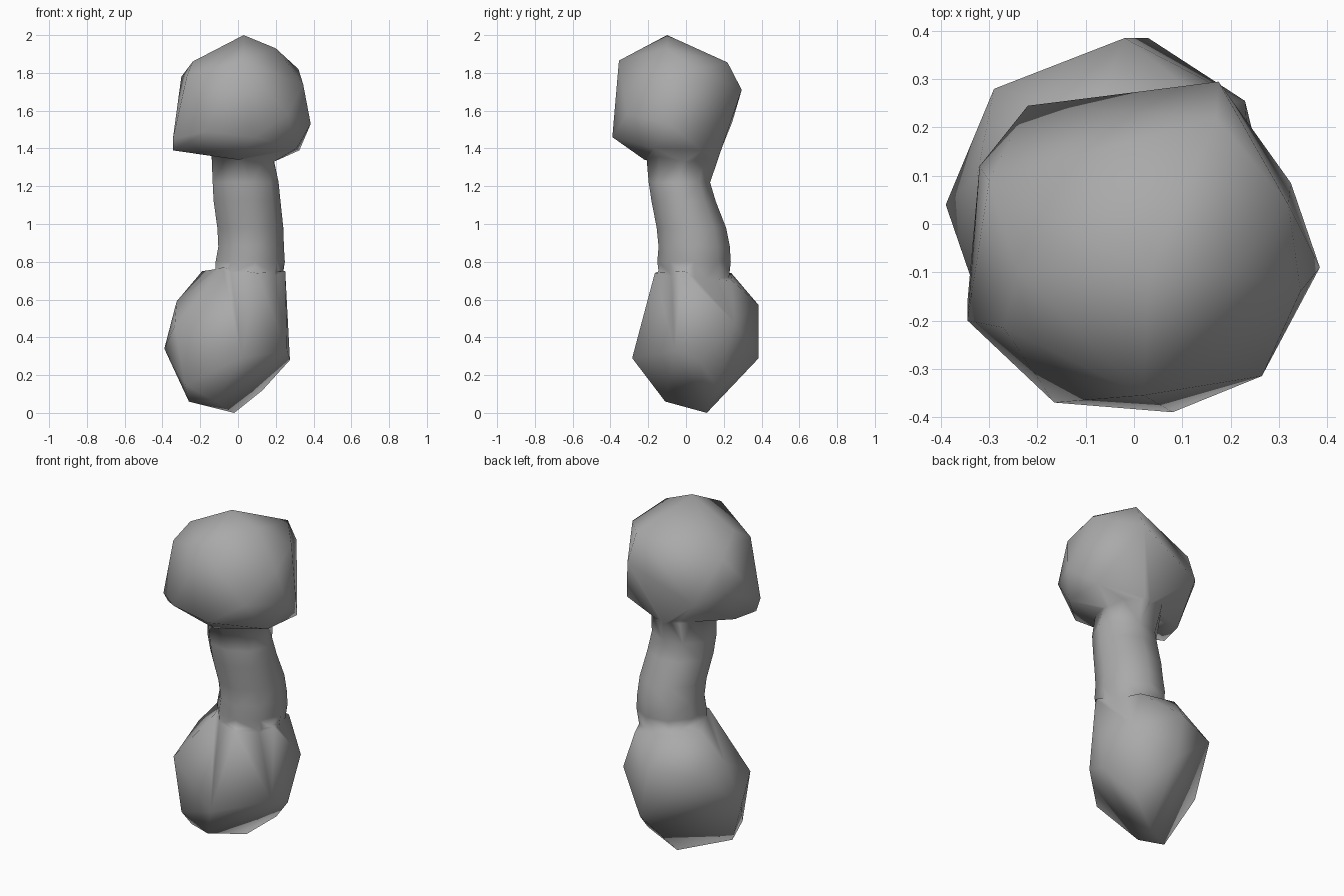
import bpy
import bmesh
from math import cos, sin, tau

# Remove only the default starting object
default_object = bpy.data.objects.get("Cube")
if default_object is not None:
    bpy.data.objects.remove(default_object, do_unlink=True)


def make_material(name, colour):
    """Create a plain single-colour material."""
    material = bpy.data.materials.new(name)
    material.use_nodes = True
    material.diffuse_color = colour
    shader = material.node_tree.nodes["Principled BSDF"]
    shader.inputs["Base Color"].default_value = colour
    return material


def add_object(name, mesh, material):
    """Turn a bmesh into a linked object with outward normals."""
    bmesh.ops.recalc_face_normals(mesh, faces=mesh.faces)
    data = bpy.data.meshes.new(name)
    mesh.to_mesh(data)
    mesh.free()
    data.materials.append(material)
    part = bpy.data.objects.new(name, data)
    bpy.context.collection.objects.link(part)
    return part


def build_lump(name, corners, material):
    """Wrap a faceted convex lump around its corner points."""
    mesh = bmesh.new()
    for corner in corners:
        mesh.verts.new(corner)
    hull = bmesh.ops.convex_hull(mesh, input=mesh.verts)
    spare = set(hull["geom_interior"]) | set(hull["geom_unused"])
    spare_verts = [item for item in spare if isinstance(item, bmesh.types.BMVert)]
    bmesh.ops.delete(mesh, geom=spare_verts, context="VERTS")
    return add_object(name, mesh, material)


def build_neck(name, rings, material, sides=9):
    """Loft oval rings given as height, left, right, front and back."""
    mesh = bmesh.new()
    loops = []
    for height, left, right, front, back in rings:
        loop = []
        for step in range(sides):
            angle = tau * step / sides
            x = (left + right) / 2 + cos(angle) * (right - left) / 2
            y = (front + back) / 2 + sin(angle) * (back - front) / 2
            loop.append(mesh.verts.new((x, y, height)))
        loops.append(loop)
    for first, second in zip(loops, loops[1:]):
        for a in range(sides):
            b = (a + 1) % sides
            mesh.faces.new((first[a], first[b], second[b], second[a]))
    mesh.faces.new(loops[0])
    mesh.faces.new(loops[-1])
    return add_object(name, mesh, material)


def fuse(target, extras):
    """Unite the extra parts with the target and discard them."""
    for extra in extras:
        modifier = target.modifiers.new("union", "BOOLEAN")
        modifier.operation = "UNION"
        modifier.solver = "EXACT"
        modifier.object = extra
    graph = bpy.context.evaluated_depsgraph_get()
    fused = bpy.data.meshes.new_from_object(target.evaluated_get(graph))
    target.modifiers.clear()
    target.data = fused
    for extra in extras:
        bpy.data.objects.remove(extra, do_unlink=True)


def tidy(part):
    """Weld slivers along the joins and shade the whole part smooth."""
    mesh = bmesh.new()
    mesh.from_mesh(part.data)
    bmesh.ops.remove_doubles(mesh, verts=mesh.verts, dist=.015)
    bmesh.ops.triangulate(mesh, faces=mesh.faces)
    bmesh.ops.recalc_face_normals(mesh, faces=mesh.faces)
    for face in mesh.faces:
        face.smooth = True
    mesh.to_mesh(part.data)
    mesh.free()


grey = make_material("stone_grey", (.4, .4, .4, 1))

# Upper lump: crown, shoulders, widest band, then underside
upper_corners = [
    (.03, -.1, 2), (.2, -.1, 1.93), (.02, -.355, 1.865),
    (-.24, -.1, 1.86), (.17, .22, 1.855),
    (.32, .04, 1.82), (-.27, -.215, 1.785), (-.3, .09, 1.78),
    (.345, -.14, 1.74), (.175, .295, 1.71),
    (-.32, .12, 1.6), (.265, -.315, 1.58), (-.22, .245, 1.54),
    (.385, -.09, 1.53), (-.165, -.37, 1.49), (.08, -.39, 1.46),
    (-.345, -.2, 1.45),
    (-.345, -.16, 1.39), (-.31, -.01, 1.39), (.325, .085, 1.39),
    (.31, -.17, 1.4), (.2, 0, 1.33), (.03, .17, 1.34), (0, -.22, 1.34),
]

# Lower lump: base, belly, shoulders, then the start of the neck
lower_corners = [
    (-.02, .11, 0), (-.26, -.06, .06), (-.12, -.11, .06),
    (.13, .17, .12), (-.28, -.125, .15),
    (.275, .07, .28), (.02, -.285, .29), (.03, .385, .29),
    (.26, -.06, .33), (-.39, .04, .34),
    (-.335, -.12, .46), (.23, .255, .48), (-.29, .28, .55),
    (-.02, .385, .57), (-.325, .1, .59),
    (.16, .245, .7), (.25, -.02, .75), (.1, -.165, .74),
    (-.08, -.1, .77), (-.19, .13, .75), (-.08, .24, .74),
]

# Waist between the lumps, with both ends buried
neck_rings = [
    (.62, -.13, .22, -.13, .22),
    (.8, -.13, .248, -.155, .24),
    (.88, -.115, .243, -.148, .235),
    (.98, -.12, .24, -.158, .215),
    (1.12, -.14, .225, -.185, .16),
    (1.22, -.145, .215, -.2, .13),
    (1.36, -.15, .19, -.215, .18),
    (1.5, -.12, .16, -.18, .14),
]

body = build_lump("dumbbell_body", lower_corners, grey)
upper_lump = build_lump("upper_lump", upper_corners, grey)
neck = build_neck("neck", neck_rings, grey)
fuse(body, [neck, upper_lump])
tidy(body)
